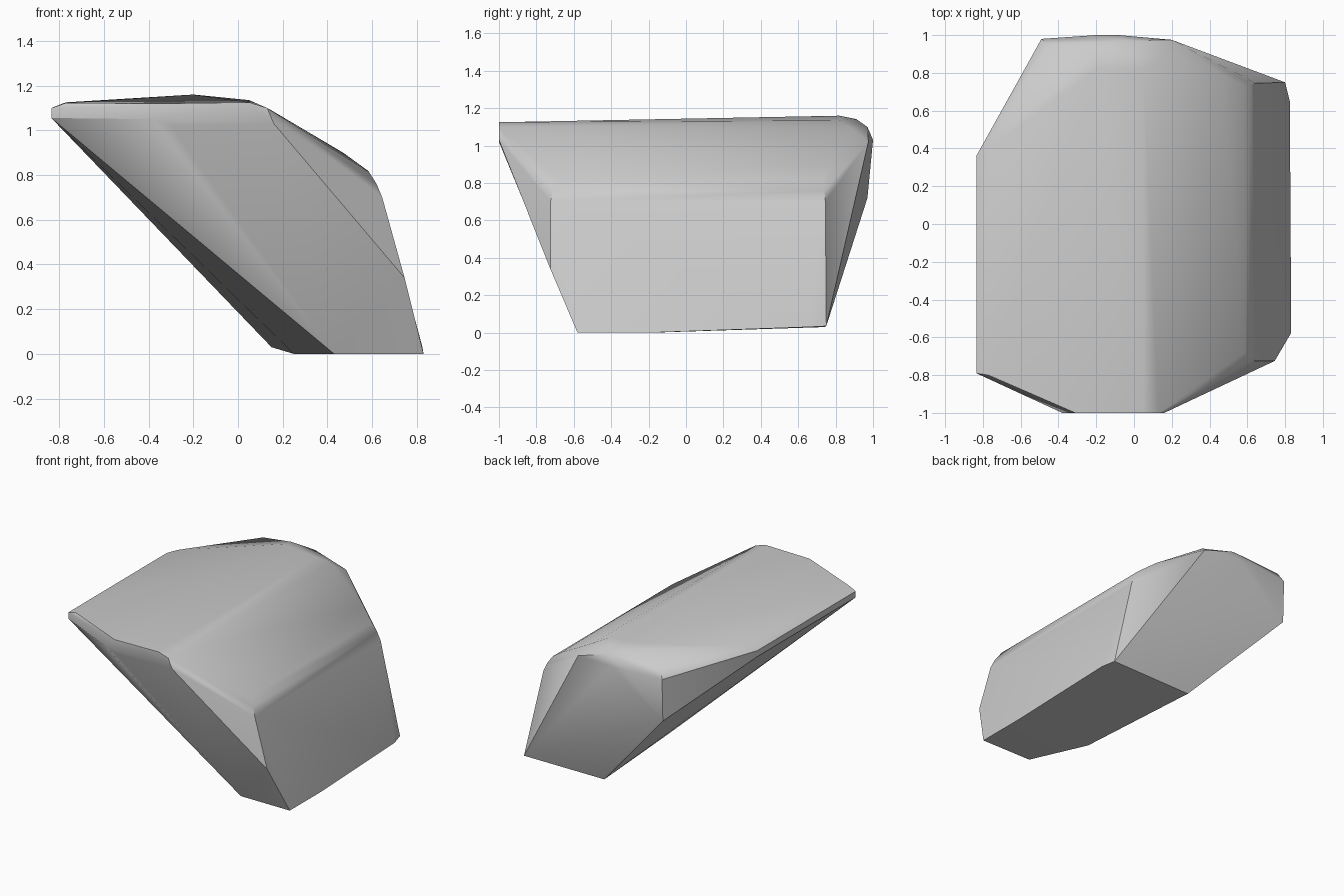
import bpy
import bmesh
import math

# Remove the default cube
default_cube = bpy.data.objects.get("Cube")
if default_cube:
    bpy.data.objects.remove(default_cube, do_unlink=True)


def make_material(name, colour):
    material = bpy.data.materials.new(name)
    material.use_nodes = True
    material.diffuse_color = colour
    shader = material.node_tree.nodes["Principled BSDF"]
    shader.inputs["Base Color"].default_value = colour
    shader.inputs["Roughness"].default_value = 0.9
    return material


def make_hull(name, points, material):
    """Wrap the corner points in a convex skin and merge its flat facets."""
    bm = bmesh.new()
    for point in points:
        bm.verts.new(point)
    hull = bmesh.ops.convex_hull(bm, input=bm.verts[:])
    unused = {v for v in hull["geom_interior"] + hull["geom_unused"]
              if isinstance(v, bmesh.types.BMVert)}
    bmesh.ops.delete(bm, geom=list(unused), context="VERTS")
    bmesh.ops.dissolve_limit(bm, angle_limit=math.radians(2),
                             verts=bm.verts[:], edges=bm.edges[:])
    bmesh.ops.recalc_face_normals(bm, faces=bm.faces[:])
    mesh = bpy.data.meshes.new(name)
    bm.to_mesh(mesh)
    bm.free()
    mesh.materials.append(material)
    obj = bpy.data.objects.new(name, mesh)
    bpy.context.collection.objects.link(obj)
    return obj


# Foot of the boulder, resting on the ground
foot = [
    (0.83, -0.58, 0), (0.43, -0.58, 0), (0.25, -0.18, 0), (0.83, -0.2, 0),
    (0.15, 0.74, 0.03), (0.8, 0.75, 0.035), (0.825, 0.65, 0.03),
]

# Rounded shoulder above the steep flank, from front to back
shoulder = [
    (0.745, -0.725, 0.34), (0.645, -0.725, 0.7), (0.62, -0.71, 0.76),
    (0.585, -0.68, 0.815), (0.645, 0.745, 0.7), (0.62, 0.74, 0.76),
    (0.58, 0.73, 0.82), (0.47, 0.79, 0.9),
]

# Blunt front edge
front_edge = [
    (-0.38, -1, 1.05), (-0.31, -1, 1.12), (-0.3, -1, 1.02),
    (0.05, -1, 1.125), (0.13, -1, 1.1), (0.16, -1, 1.03),
]

# Thin overhanging lip
lip = [
    (-0.835, -0.79, 1.055), (-0.835, -0.79, 1.1), (-0.77, -0.8, 1.122),
    (-0.835, 0.36, 1.055), (-0.835, 0.36, 1.1), (-0.77, 0.4, 1.125),
]

# Crest and rounded back edge
back_edge = [
    (-0.2, 0.82, 1.16), (-0.2, 0.91, 1.142), (0.05, 0.82, 1.135),
    (0.14, 0.88, 1.095), (-0.05, 0.97, 1.1), (-0.2, 1, 1.03),
    (-0.08, 1, 1.03), (0.2, 0.975, 1.02), (-0.49, 0.98, 1.03),
    (-0.46, 0.95, 1.09), (-0.49, 0.97, 0.72),
]

stone = make_material("stone_grey", (0.6, 0.6, 0.6, 1))
boulder = make_hull("boulder", foot + shoulder + front_edge + lip + back_edge, stone)

# Soft shading that keeps the main ridges crisp
bpy.ops.object.select_all(action="DESELECT")
boulder.select_set(True)
bpy.context.view_layer.objects.active = boulder
bpy.ops.object.shade_smooth_by_angle(angle=math.radians(32))
